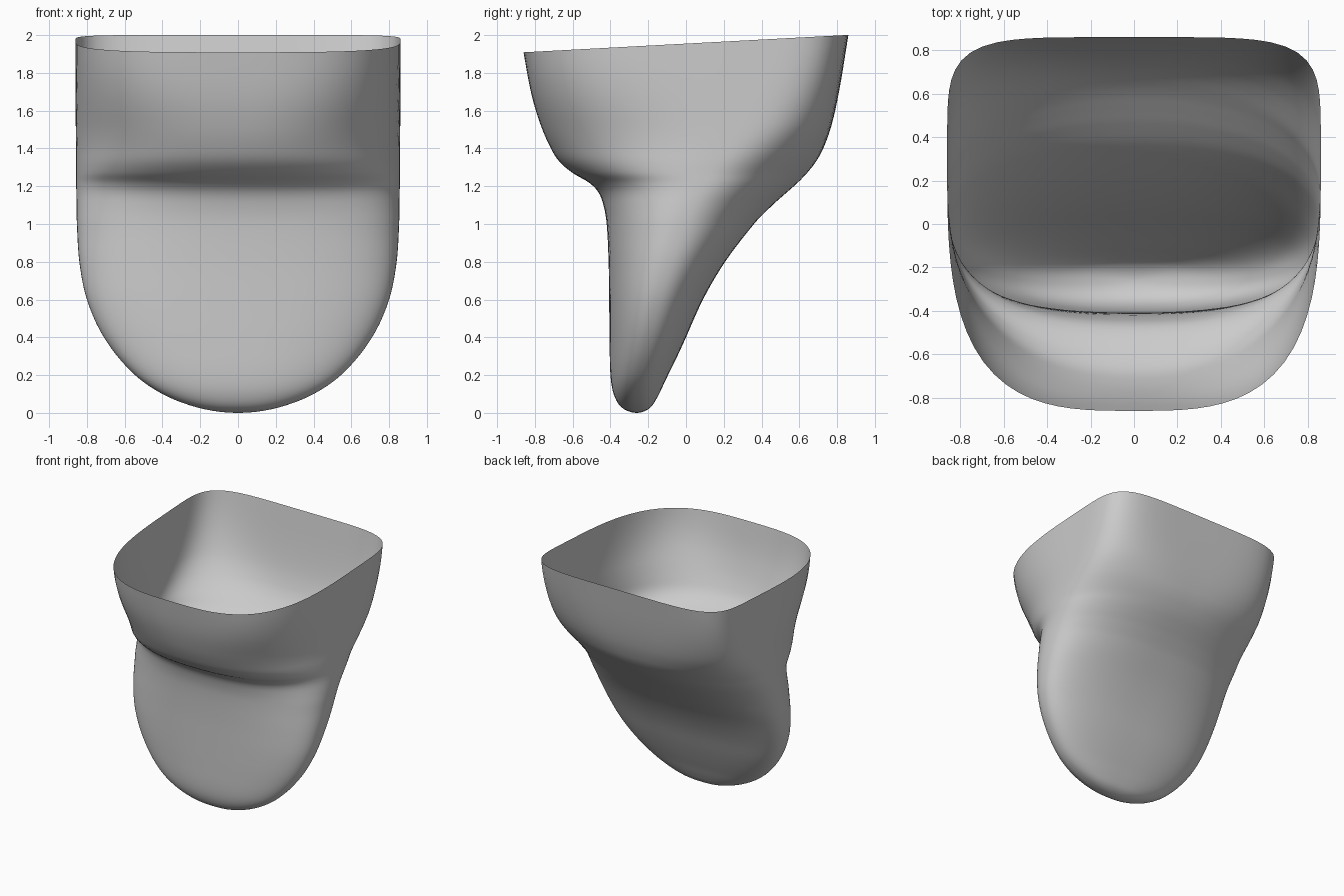
import bpy, bmesh, math

if "Cube" in bpy.data.objects:
    bpy.data.objects.remove(bpy.data.objects["Cube"])

# Side and front profile: height, front y, back y, half width
PROFILE = [
    (0.0, -0.26, -0.26, 0.0), (0.03, -0.342, -0.187, 0.22),
    (0.10, -0.383, -0.143, 0.40), (0.20, -0.40, -0.095, 0.545),
    (0.40, -0.405, 0.0, 0.71), (0.60, -0.407, 0.09, 0.80),
    (0.80, -0.41, 0.207, 0.84), (1.00, -0.42, 0.36, 0.853),
    (1.10, -0.437, 0.458, 0.855), (1.17, -0.465, 0.537, 0.856),
    (1.22, -0.515, 0.593, 0.857), (1.27, -0.60, 0.641, 0.857),
    (1.33, -0.67, 0.688, 0.858), (1.40, -0.715, 0.727, 0.858),
    (1.52, -0.765, 0.772, 0.859), (1.70, -0.815, 0.815, 0.86),
    (1.955, -0.86, 0.86, 0.86),
]
SEGMENTS = 96
STEPS = 5


def smooth(a, b, v):
    t = max(0.0, min(1.0, (v - a) / (b - a)))
    return t * t * (3 - 2 * t)


def spline(i, t):
    """Hermite interpolation over sqrt(height), so the toe closes roundly."""
    u = [math.sqrt(row[0]) for row in PROFILE]

    def slope(j, k):
        a, b = max(j - 1, 0), min(j + 1, len(PROFILE) - 1)
        return (PROFILE[b][k] - PROFILE[a][k]) / (u[b] - u[a])
    h = u[i + 1] - u[i]
    out = [(u[i] + h * t) ** 2]
    for k in (1, 2, 3):
        out.append((2*t**3 - 3*t**2 + 1) * PROFILE[i][k]
                   + (t**3 - 2*t**2 + t) * h * slope(i, k)
                   + (3*t**2 - 2*t**3) * PROFILE[i + 1][k]
                   + (t**3 - t**2) * h * slope(i + 1, k))
    return out


def section(bm, z, front, back, width):
    """Rounded cross-section, squarer and widest further back towards the rim."""
    n_front = 2.35 + 0.85 * smooth(1.3, 1.95, z)
    n_back = 2.5 - 0.35 * smooth(0.8, 1.25, z) + 3.05 * smooth(1.2, 1.95, z)
    mid = front + (back - front) * (0.5 + 0.17 * smooth(1.0, 1.55, z))
    tilt = 0.046 / 0.86 * smooth(1.35, 1.955, z)
    ring = []
    for s in range(SEGMENTS):
        a = 2 * math.pi * s / SEGMENTS
        c, d = math.cos(a), math.sin(a)
        n, depth = (n_back, back - mid) if d > 0 else (n_front, mid - front)
        r = (abs(c) ** n + abs(d) ** n) ** (-1 / n)
        y = mid + depth * d * r
        ring.append(bm.verts.new((width * c * r, y, z + tilt * y)))
    return ring


# Open shell lofted from the rounded toe up to the slanted rim
bm = bmesh.new()
rows = [spline(i, k / STEPS) for i in range(len(PROFILE) - 1) for k in range(STEPS)]
rows.append(PROFILE[-1])
rings = [section(bm, *row) for row in rows[1:]]
for lower, upper in zip(rings, rings[1:]):
    for s in range(SEGMENTS):
        t = (s + 1) % SEGMENTS
        bm.faces.new((lower[s], lower[t], upper[t], upper[s]))
# Closed tip at the bottom
tip = bm.verts.new((0, -0.26, 0))
for s in range(SEGMENTS):
    bm.faces.new((tip, rings[0][(s + 1) % SEGMENTS], rings[0][s]))
for f in bm.faces:
    f.smooth = True
mesh = bpy.data.meshes.new("cup_shell")
bm.to_mesh(mesh)
bm.free()
bpy.context.collection.objects.link(bpy.data.objects.new("cup_shell", mesh))
